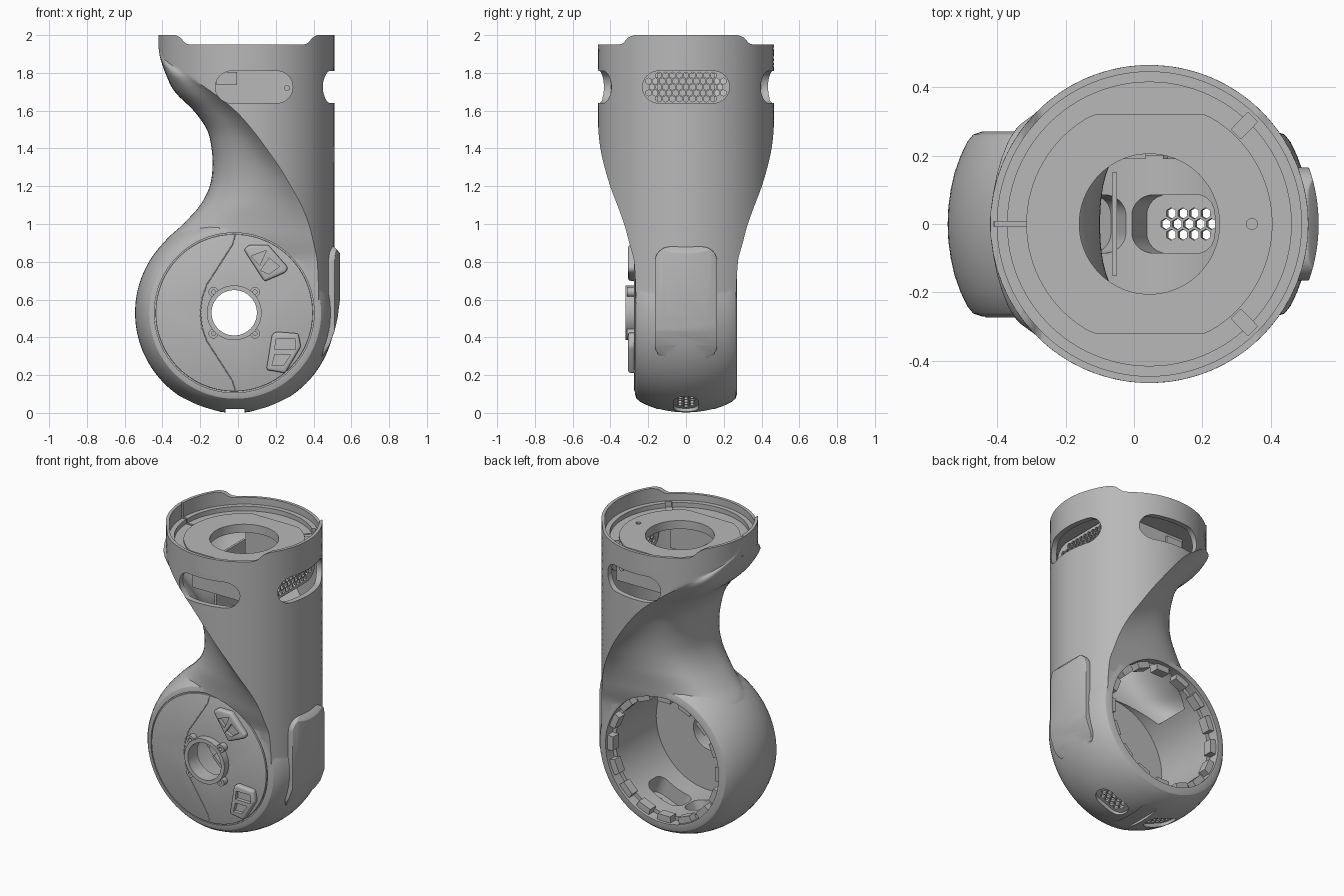
import bpy, bmesh, math
from mathutils import Matrix, Vector

if "Cube" in bpy.data.objects:
    bpy.data.objects.remove(bpy.data.objects["Cube"])

grey = bpy.data.materials.new("satin_grey")
grey.use_nodes = True
COL = (0.48, 0.48, 0.48, 1)
grey.diffuse_color = COL
grey.node_tree.nodes["Principled BSDF"].inputs["Base Color"].default_value = COL

CX, R = 0.045, 0.465           # upper tube axis and radius
DX, DZ = -0.015, 0.53          # drum axis


# ---------- helpers ----------
def finish(name, bm):
    bmesh.ops.recalc_face_normals(bm, faces=bm.faces)
    me = bpy.data.meshes.new(name)
    bm.to_mesh(me)
    bm.free()
    ob = bpy.data.objects.new(name, me)
    bpy.context.collection.objects.link(ob)
    me.materials.append(grey)
    return ob


def skin(name, rings):
    """Closed solid through a list of equal-length rings."""
    bm = bmesh.new()
    vs = [[bm.verts.new(p) for p in r] for r in rings]
    n = len(vs[0])
    for a, b in zip(vs, vs[1:]):
        for i in range(n):
            j = (i + 1) % n
            bm.faces.new((a[i], a[j], b[j], b[i]))
    bm.faces.new(vs[0])
    bm.faces.new(vs[-1])
    return finish(name, bm)


def prism(name, outlines, axis, a, b):
    """Extrude one or more 2D outlines along an axis from a to b."""
    place = {'x': lambda u, v, w: (w, u, v), 'y': lambda u, v, w: (u, w, v),
             'z': lambda u, v, w: (u, v, w)}[axis]
    bm = bmesh.new()
    for pts in outlines:
        lo, hi = ([bm.verts.new(place(u, v, w)) for u, v in pts] for w in (a, b))
        bm.faces.new(lo)
        bm.faces.new(hi)
        for i in range(len(pts)):
            j = (i + 1) % len(pts)
            bm.faces.new((lo[i], lo[j], hi[j], hi[i]))
    return finish(name, bm)


def circle(cx, cy, r, n=96, start=0.0):
    return [(cx + r * math.cos(start + math.tau * i / n), cy + r * math.sin(start + math.tau * i / n))
            for i in range(n)]


def rrect(cx, cy, w, h, r, n=10):
    pts = []
    for k, (sx, sy) in enumerate(((1, 1), (-1, 1), (-1, -1), (1, -1))):
        for i in range(n + 1):
            a = math.pi / 2 * (k + i / n)
            pts.append((cx + sx * (w / 2 - r) + r * math.cos(a), cy + sy * (h / 2 - r) + r * math.sin(a)))
    return pts if r < min(w, h) / 2 else [p for i, p in enumerate(pts) if math.dist(p, pts[i - 1]) > 1e-5]


def box(cx, cy, w, h):
    return [(cx - w / 2, cy - h / 2), (cx + w / 2, cy - h / 2), (cx + w / 2, cy + h / 2), (cx - w / 2, cy + h / 2)]


def hexes(cx, cy, w, h, pitch, r):
    """Staggered hexagons that fit inside a stadium."""
    out, rows = [], int(h / 2 / (pitch * 0.87))
    for j in range(-rows, rows + 1):
        for i in range(-30, 31):
            u, v = (i + (j % 2) / 2) * pitch, j * pitch * 0.87
            if math.hypot(max(abs(u) - (w - h) / 2, 0), v) < h / 2 - r:
                out.append(circle(cx + u, cy + v, r, 6, math.pi / 6))
    return out


def apply(ob, mod):
    bpy.context.view_layer.objects.active = ob
    bpy.ops.object.modifier_apply(modifier=mod.name)


def boolean(ob, tool, op='DIFFERENCE'):
    m = ob.modifiers.new("bool", 'BOOLEAN')
    m.operation, m.solver, m.object = op, 'EXACT', tool
    apply(ob, m)
    bpy.data.objects.remove(tool)


def bevel(ob, width, segments=3):
    m = ob.modifiers.new("bevel", 'BEVEL')
    m.width, m.segments, m.limit_method = width, segments, 'ANGLE'
    apply(ob, m)


# ---------- swept neck: height, left edge, crease position ----------
KEYS = [(0.45, -0.3, 0.43), (0.8, -0.40, 0.42), (0.9, -0.392, 0.4), (1.0, -0.29, 0.375), (1.1, -0.2, 0.335),
        (1.2, -0.15, 0.28), (1.3, -0.135, 0.22), (1.4, -0.14, 0.15), (1.5, -0.165, 0.075),
        (1.6, -0.235, -0.015), (1.7, -0.335, -0.14), (1.8, -0.385, -0.29), (1.88, -0.412, -0.4),
        (1.93, -0.42, -0.419), (2.0, -0.42, -0.419)]


def key(z):
    i = max(k for k in range(len(KEYS) - 1) if KEYS[k][0] <= z or k == 0)
    p = [Vector(KEYS[min(max(i + d, 0), len(KEYS) - 1)]) for d in (-1, 0, 1, 2)]
    h = p[2][0] - p[1][0]
    t = (z - p[1][0]) / h
    m1, m2 = ((b - a) * (h / (b[0] - a[0])) for a, b in ((p[0], p[2]), (p[1], p[3])))
    q = (p[1] * (2 * t**3 - 3 * t * t + 1) + m1 * (t**3 - 2 * t * t + t)
         + p[2] * (3 * t * t - 2 * t**3) + m2 * (t**3 - t * t))
    return q[1], q[2]


def section(z, inset):
    xl, xc = key(z)
    r, xl = R - inset, xl + inset
    xc = max(xc, xl + 0.002)
    end = math.acos(max(-0.999, min(1, (xc - CX) / r)))
    half = [(CX + r * math.cos(end * i / 32), r * math.sin(end * i / 32)) for i in range(33)]
    xc, yc = half[-1]
    p1 = ((xc + xl) / 2, min(0.28 - inset, yc * 0.9))
    p2 = (xl, min(0.34 - inset, yc * 0.95))
    for i in range(1, 21):
        t = i / 20
        w = ((1 - t)**3, 3 * t * (1 - t)**2, 3 * t * t * (1 - t), t**3)
        half.append(tuple(sum(a * b for a, b in zip(w, c)) for c in zip((xc, yc), p1, p2, (xl, 0))))
    return [(x, y, z) for x, y in half + [(x, -y) for x, y in half[-2:0:-1]]]


def neck(name, z0, z1, inset, n):
    return skin(name, [section(z0 + (z1 - z0) * i / n, inset) for i in range(n + 1)])


body = neck("link_body", 0.45, 2.0, 0, 70)

# ---------- lower drum ----------
side = [(0.27, 0.43), (0.262, 0.455), (0.24, 0.473), (0.2, 0.492), (0.15, 0.51), (0.1, 0.521), (0.05, 0.528)]
prof = [(-y, r) for y, r in side] + [(0, 0.53)] + side[::-1]
drum = skin("drum", [[(x, y, z) for x, z in circle(DX, DZ, r, 128)] for y, r in prof])
boolean(body, drum, 'UNION')

# raised pad on the straight side
pad = prism("side_pad", [circle(CX, 0, 0.495, 128)], 'z', 0.25, 0.95)
boolean(pad, prism("pad_outline", [rrect(0, 0.58, 0.33, 0.6, 0.08)], 'x', 0.4, 0.7), 'INTERSECT')
boolean(pad, prism("pad_side", [[(0.3, 0.3), (0.45, 0.3), (0.485, 0.36), (0.51, 0.43), (0.527, 0.5), (0.54, 0.6),
                                 (0.545, 0.84), (0.505, 0.885), (0.3, 0.885)]], 'y', -0.3, 0.3), 'INTERSECT')
bevel(pad, 0.016)
boolean(body, pad, 'UNION')

# ---------- hollow interior ----------
boolean(body, neck("neck_cavity", 0.8, 1.83, 0.035, 45))
for r, y0 in ((0.385, -0.22), (0.41, 0.2)):
    boolean(body, prism("drum_cavity", [circle(DX, DZ, r)], 'y', y0, 0.4))
boolean(body, prism("hub_bore", [circle(DX - 0.005, DZ, 0.12)], 'y', -0.5, 0))

# ---------- top rim and seat ----------
ramp = [(0.43, 2.06), (0.375, 2.0), (0.35, 1.988), (0.33, 1.963), (0.315, 1.953), (0.295, 1.95)]
boolean(body, prism("rim_dip", [[(CX - a, z) for a, z in ramp] + [(CX + a, z) for a, z in ramp[::-1]]],
                    'y', -0.7, 0.7))
for r, z0 in ((0.445, 1.905), (0.415, 1.875), (0.205, 1.7)):
    boolean(body, prism("seat_cut", [circle(CX, 0, r)], 'z', z0, 2.2))
boolean(body, prism("rim_slit", [box(-0.36, 0, 0.1, 0.014)], 'z', 1.865, 2.2))
for s in (-1, 1):
    notch = prism("seat_notch", [box(0.4, 0, 0.07, 0.04)], 'z', 1.87, 1.93)
    notch.data.transform(Matrix.Translation((CX, 0, 0)) @ Matrix.Rotation(s * math.radians(46), 4, 'Z'))
    boolean(body, notch)

flat = [(x, max(-0.32, min(0.32, y))) for x, y in circle(CX, 0, 0.36)]
seat = prism("seat_plate", [flat], 'z', 1.86, 1.885)
boolean(seat, prism("seat_holes", [circle(CX, 0, 0.205), circle(0.345, 0, 0.016, 24)], 'z', 1.8, 2))

# ---------- windows in the tube ----------
for s in (-1, 1):
    boolean(body, prism("window", [rrect(0.085, 1.725, 0.41, 0.17, 0.085)], 'y', s * 0.29, s * 0.6))
    prism("inner_wall", [box(0.085, 1.73, 0.44, 0.2)], 'y', s * 0.27, s * 0.285)
    prism("window_screw", [circle(0.26, 1.72, 0.015, 16)], 'y', s * 0.28, s * 0.3)
    prism("window_block", [box(-0.06, 1.77, 0.11, 0.07)], 'y', s * 0.28, s * 0.3)
boolean(body, prism("window", [rrect(0, 1.725, 0.46, 0.17, 0.085)], 'x', 0.35, 0.7))
grille = prism("side_grille", [rrect(0, 1.725, 0.5, 0.19, 0.09)], 'x', 0.372, 0.384)
boolean(grille, prism("grille_holes", hexes(0, 1.725, 0.46, 0.18, 0.036, 0.0165), 'x', 0.3, 0.5))
prism("inner_divider", [box(0, 1.5, 0.3, 0.6)], 'x', -0.065, -0.05)

# ---------- vents and slot under the drum ----------
for s in (-1, 1):
    turn = (Matrix.Translation((DX, 0, DZ)) @ Matrix.Rotation(s * math.radians(-21), 4, 'Y')
            @ Matrix.Translation((0, 0, -DZ)))
    for tool in (prism("vent_recess", [rrect(0, 0, 0.22, 0.13, 0.06)], 'z', -0.1, 0.03),
                 prism("vent_pocket", [rrect(0, 0, 0.26, 0.17, 0.06)], 'z', 0.045, 0.25),
                 prism("vent_holes", hexes(0, 0, 0.23, 0.14, 0.036, 0.0165), 'z', -0.05, 0.1)):
        tool.data.transform(turn)
        boolean(body, tool)
boolean(body, prism("bottom_slot", [rrect(DX, 0, 0.1, 0.4, 0.03)], 'z', -0.1, 0.02))

# ---------- locking teeth in the open back ----------
teeth = []
for k in range(16):
    a = math.tau * k / 16
    teeth.append([(DX + r * math.cos(a + d), DZ + r * math.sin(a + d))
                  for r, d in ((0.372, -0.12), (0.372, 0.12), (0.42, 0.12), (0.42, -0.12))])
prism("locking_teeth", teeth, 'y', 0.19, 0.25)

# ---------- front cover, set in a shallow groove ----------
HX = DX - 0.005
boolean(body, prism("cover_groove", [circle(HX, DZ, 0.423, 128)], 'y', -0.4, -0.262))
cover = prism("front_cover", [circle(HX, DZ, 0.416, 128)], 'y', -0.255, -0.274)
bevel(cover, 0.004, 2)
boolean(cover, prism("bore", [circle(HX, DZ, 0.12)], 'y', -0.4, 0))

hub = prism("hub_ring", [circle(HX, DZ, 0.145)], 'y', -0.27, -0.32)
lugs = [(HX + sx * 0.11, DZ + sz * 0.11) for sx in (-1, 1) for sz in (-1, 1)]
boolean(hub, prism("lugs", [circle(x, z, 0.026, 24) for x, z in lugs], 'y', -0.27, -0.312), 'UNION')
boolean(hub, prism("hub_holes", [circle(HX, DZ, 0.12)] + [circle(x, z, 0.011, 16) for x, z in lugs], 'y', -0.5, -0.2))


def cover_pad(name, outline, pockets):
    ob = prism(name, [outline], 'y', -0.255, -0.306)
    bevel(ob, 0.018)
    boolean(ob, prism("pockets", pockets, 'y', -0.282, -0.4))


cover_pad("upper_cover_pad", [(0.03, 0.865), (0.06, 0.89), (0.16, 0.89), (0.265, 0.77), (0.255, 0.745), (0.14, 0.695)],
          [[(0.07, 0.83), (0.15, 0.86), (0.115, 0.78)], [(0.12, 0.755), (0.165, 0.82), (0.22, 0.775), (0.165, 0.735)]])
cover_pad("lower_cover_pad", [(0.15, 0.228), (0.18, 0.415), (0.2, 0.43), (0.32, 0.42), (0.333, 0.35), (0.25, 0.21)],
          [[(0.195, 0.335), (0.2, 0.39), (0.305, 0.39), (0.305, 0.335)], [(0.18, 0.25), (0.195, 0.31), (0.28, 0.31), (0.24, 0.25)]])

# thin seam line across the cover
seam = bpy.data.curves.new("cover_seam", 'CURVE')
seam.dimensions, seam.bevel_depth = '3D', 0.0025
for s in (-1, 1):
    sp = seam.splines.new('POLY')
    line = [(-0.015, 0.41), (-0.03, 0.36), (-0.1, 0.25), (-0.165, 0.15), (-0.19, 0.08), (-0.2, 0)]
    sp.points.add(len(line) - 1)
    for p, (x, z) in zip(sp.points, line):
        p.co = (x, -0.274, DZ + s * z, 1)
seam.materials.append(grey)
bpy.context.collection.objects.link(bpy.data.objects.new("cover_seam", seam))

# ---------- shading ----------
bpy.ops.object.select_all(action='DESELECT')
for ob in bpy.context.collection.objects:
    if ob.type == 'MESH':
        ob.select_set(True)
        bpy.context.view_layer.objects.active = ob
bpy.ops.object.shade_smooth_by_angle(angle=math.radians(30))
